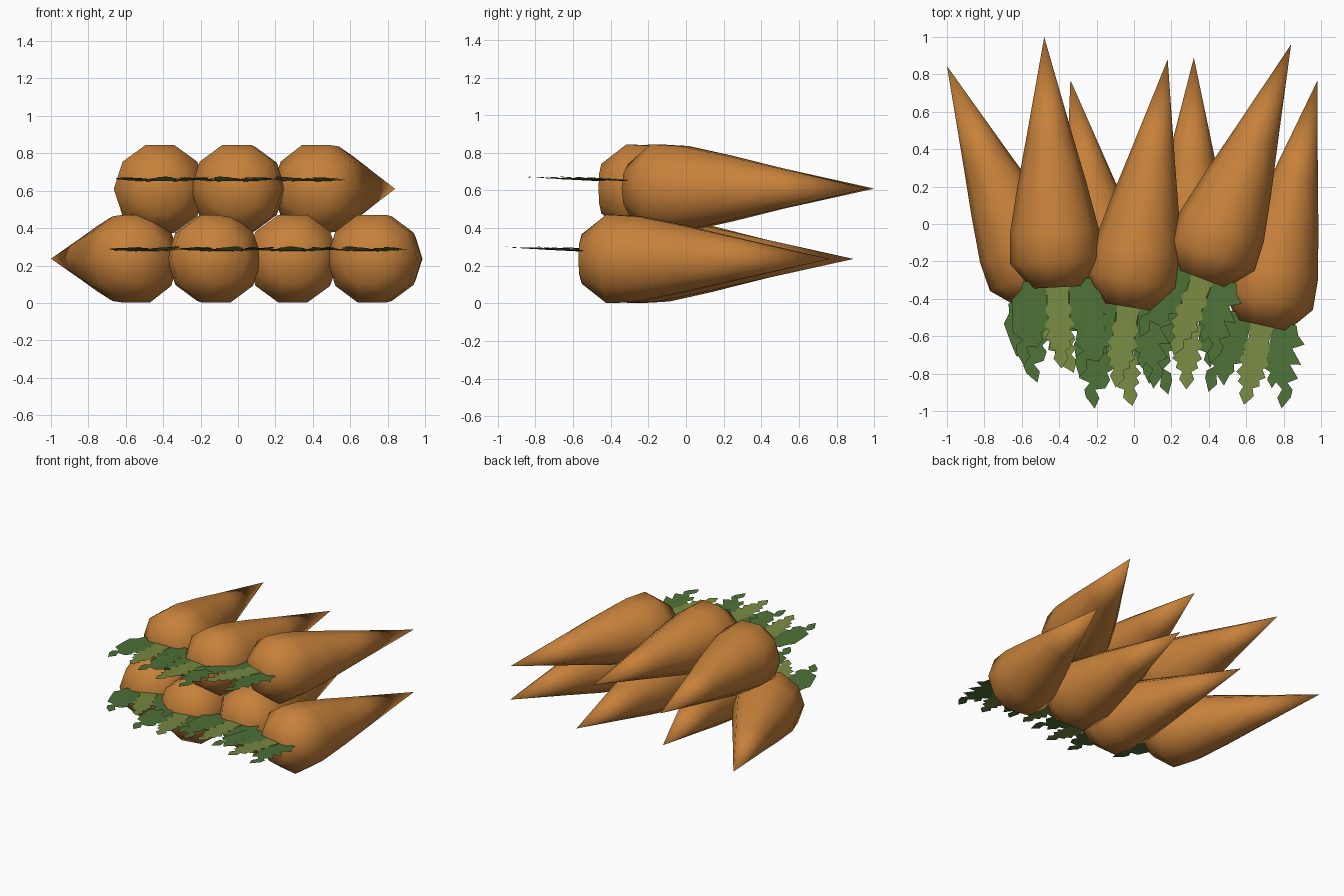
import bpy, bmesh, math
from mathutils import Vector

if "Cube" in bpy.data.objects:
    bpy.data.objects.remove(bpy.data.objects["Cube"])


def material(name, rgb):
    m = bpy.data.materials.new(name)
    m.diffuse_color = (*rgb, 1)
    m.use_nodes = True
    m.node_tree.nodes["Principled BSDF"].inputs["Base Color"].default_value = m.diffuse_color
    return m


ORANGE = material("carrot orange", (0.57, 0.22, 0.043))
DARK = material("dark leaf green", (0.075, 0.165, 0.038))
LIGHT = material("light leaf green", (0.19, 0.255, 0.054))

SIDES = 10
LENGTH = 1.34
# Root profile: distance from the crown, radius
PROFILE = [(0, 0.138), (0.14, 0.247), (0.3, 0.238), (0.55, 0.185), (0.81, 0.123)]

# Leaf outlines: sideways offset, distance out from the crown
SIDE_LEAF = [(0.06, -0.04), (0.18, -0.04), (0.20, 0.01), (0.245, 0.05), (0.185, 0.085),
             (0.25, 0.16), (0.19, 0.17), (0.25, 0.235), (0.2, 0.27), (0.235, 0.30),
             (0.235, 0.34), (0.2, 0.41), (0.165, 0.36), (0.18, 0.31), (0.14, 0.28),
             (0.125, 0.315), (0.09, 0.275), (0.10, 0.235), (0.06, 0.22)]
MID_HALF = [(0.065, -0.04), (0.055, 0.08), (0.07, 0.12), (0.055, 0.16), (0.08, 0.2),
            (0.055, 0.23), (0.08, 0.27), (0.05, 0.29), (0.06, 0.32), (0.025, 0.34),
            (0.04, 0.38)]
MID_LEAF = MID_HALF + [(0, 0.435)] + [(-x, d) for x, d in reversed(MID_HALF)]


def finish(bm, name, mat, smooth):
    bmesh.ops.recalc_face_normals(bm, faces=bm.faces)
    for f in bm.faces:
        f.smooth = smooth
    me = bpy.data.meshes.new(name)
    bm.to_mesh(me)
    bm.free()
    me.materials.append(mat)
    ob = bpy.data.objects.new(name, me)
    bpy.context.collection.objects.link(ob)


def root(name, crown, axis, side):
    """Ten-sided tapering root running from its crown to a point."""
    bm = bmesh.new()
    rings = []
    for t, r in PROFILE:
        ring = []
        for i in range(SIDES):
            a = math.tau * i / SIDES
            p = crown + axis * t + side * (r * math.cos(a))
            p.z += r * math.sin(a)
            ring.append(bm.verts.new(p))
        rings.append(ring)
    tip = bm.verts.new(crown + axis * LENGTH)
    bm.faces.new(rings[0])
    for i in range(SIDES):
        j = (i + 1) % SIDES
        for a, b in zip(rings, rings[1:]):
            bm.faces.new((a[i], a[j], b[j], b[i]))
        bm.faces.new((rings[-1][i], rings[-1][j], tip))
    finish(bm, name, ORANGE, True)


def leaf(name, outline, crown, axis, side, mat, lift=0.0):
    """Thin jagged sheet, dipping slightly towards the crown."""
    bm = bmesh.new()
    vs = []
    for x, d in outline:
        p = crown - axis * d + side * x
        p.z += 0.063 + lift - 0.03 * (1 - max(d, 0) / 0.44) * (1 - 0.6 * abs(x) / 0.25)
        vs.append(bm.verts.new(p))
    f = bm.faces.new(vs)
    bmesh.ops.triangulate(bm, faces=[f])
    finish(bm, name, mat, False)
    # keep the sheet facing up
    me = bpy.data.objects[name].data
    if sum(p.normal.z for p in me.polygons) < 0:
        me.flip_normals()


# Crown centre and tip of each carrot, in two layers
LAYERS = {
    "lower": (0.2365, [((-0.488, -0.394), (-1.0, 0.845)),
                       ((-0.09, -0.547), (-0.34, 0.77)),
                       ((0.29, -0.45), (0.32, 0.89)),
                       ((0.685, -0.54), (0.98, 0.765))]),
    "upper": (0.61, [((-0.41, -0.34), (-0.48, 1.0)),
                     ((-0.03, -0.445), (0.18, 0.88)),
                     ((0.366, -0.29), (0.84, 0.96))]),
}

for layer, (z, carrots) in LAYERS.items():
    for n, (c, t) in enumerate(carrots, 1):
        tip = Vector((*t, z))
        axis = (tip - Vector((*c, z))).normalized()
        crown = tip - axis * LENGTH
        side = Vector((axis.y, -axis.x, 0))
        tag = f"{layer}_{n}"
        root(f"carrot_root_{tag}", crown, axis, side)
        leaf(f"middle_leaf_{tag}", MID_LEAF, crown, axis, side, LIGHT, 0.003)
        leaf(f"right_leaf_{tag}", SIDE_LEAF, crown, axis, side, DARK)
        leaf(f"left_leaf_{tag}", SIDE_LEAF, crown, axis, -side, DARK)
